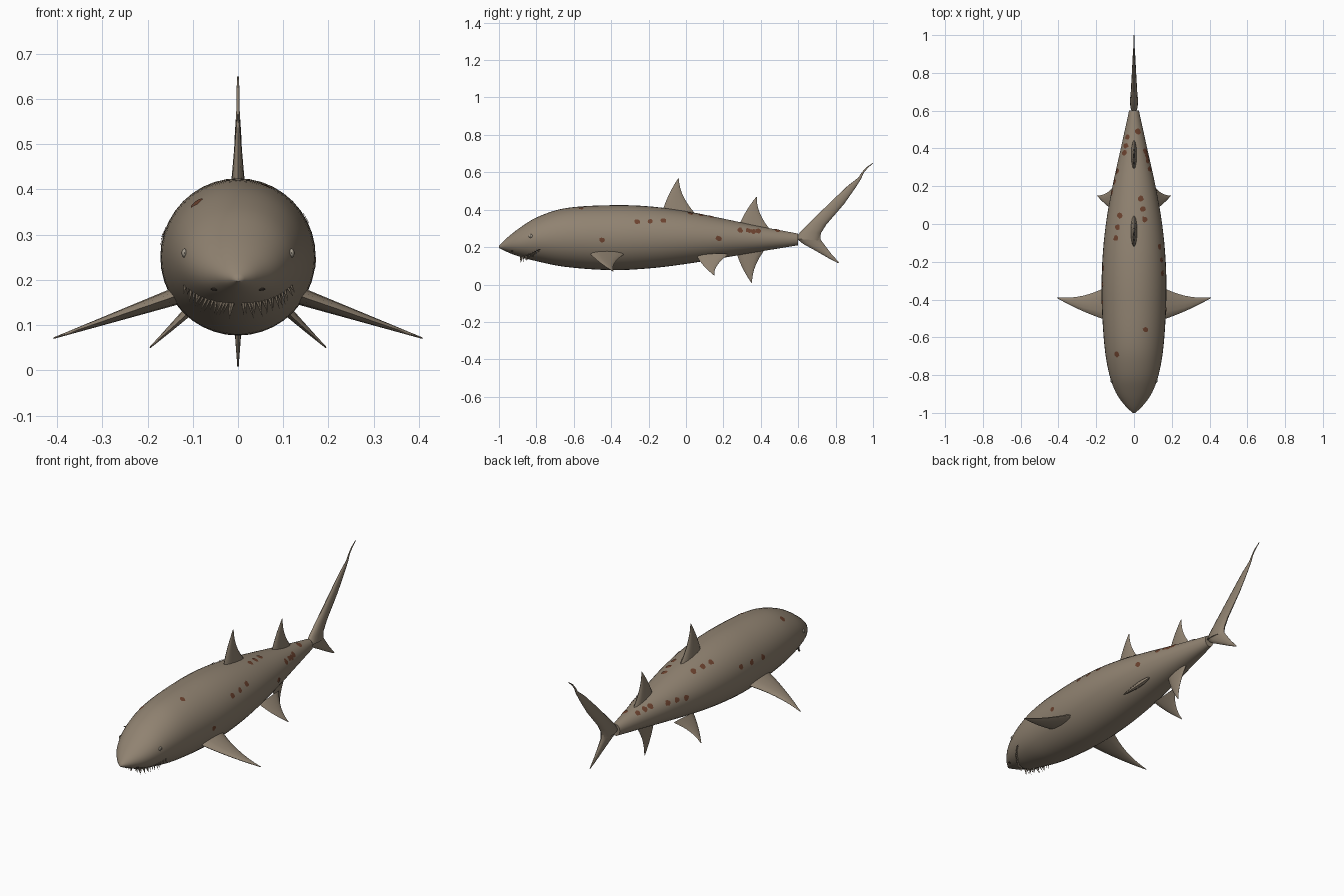
import bpy, bmesh, math, random
from mathutils import Vector

if "Cube" in bpy.data.objects:
    bpy.data.objects.remove(bpy.data.objects["Cube"])

random.seed(4)


def material(name, rgb):
    m = bpy.data.materials.new(name)
    m.diffuse_color = (*rgb, 1)
    m.use_nodes = True
    m.node_tree.nodes["Principled BSDF"].inputs["Base Color"].default_value = m.diffuse_color
    return m


SKIN = material("taupe_skin", (0.28, 0.225, 0.165))
RUST = material("rust_spot", (0.15, 0.055, 0.028))
DARK = material("dark_mouth", (0.06, 0.045, 0.035))
EYE = material("pale_eye", (0.36, 0.32, 0.26))


def finish(name, bm, mat, angle=50):
    bmesh.ops.recalc_face_normals(bm, faces=bm.faces[:])
    me = bpy.data.meshes.new(name)
    bm.to_mesh(me)
    bm.free()
    me.materials.append(mat)
    ob = bpy.data.objects.new(name, me)
    bpy.context.collection.objects.link(ob)
    bpy.ops.object.select_all(action='DESELECT')
    ob.select_set(True)
    bpy.context.view_layer.objects.active = ob
    bpy.ops.object.shade_smooth_by_angle(angle=math.radians(angle))
    return ob


def loft(bm, rings):
    loops = [[bm.verts.new(p) for p in r] for r in rings]
    n = len(loops[0])
    for a, b in zip(loops, loops[1:]):
        for i in range(n):
            j = (i + 1) % n
            bm.faces.new((a[i], a[j], b[j], b[i]))
    bm.faces.new(loops[0])
    bm.faces.new(loops[-1])


# Body stations: y, top z, bottom z, half width
PROFILE = [(-1.0, .206, .196, .006), (-.97, .238, .18, .04), (-.9, .295, .152, .092),
           (-.8, .358, .125, .13), (-.65, .407, .095, .156), (-.4, .424, .077, .171),
           (-.2, .418, .086, .168), (0, .392, .11, .149), (.2, .352, .143, .114),
           (.4, .31, .177, .07), (.6, .272, .21, .026)]


def station(y):
    # Smooth interpolation between stations using finite slopes
    k = max(i for i in range(len(PROFILE) - 1) if PROFILE[i][0] <= y or i == 0)
    p, q = PROFILE[k], PROFILE[k + 1]
    before, after = PROFILE[max(k - 1, 0)], PROFILE[min(k + 2, len(PROFILE) - 1)]
    d = q[0] - p[0]
    t = (y - p[0]) / d
    out = []
    for c in (1, 2, 3):
        m0 = (q[c] - before[c]) / (q[0] - before[0]) * d
        m1 = (after[c] - p[c]) / (after[0] - p[0]) * d
        out.append((2*t**3 - 3*t*t + 1) * p[c] + (t**3 - 2*t*t + t) * m0
                   + (3*t*t - 2*t**3) * q[c] + (t**3 - t*t) * m1)
    return out


def skin(y, a, lift=0.0):
    # Point on the body; angle 0 is the back, pi is the belly
    top, bot, w = station(y)
    mid, h = (top + bot) / 2, (top - bot) / 2
    return Vector(((w + lift) * math.sin(a), y, mid + (h + lift) * math.cos(a)))


# Body
bm = bmesh.new()
ys = [-1 + 1.6 * (i / 48) ** 1.4 for i in range(49)]
loft(bm, [[skin(y, math.tau * i / 40) for i in range(40)] for y in ys])
finish("body", bm, SKIN)


# Fins: lens-shaped sections between a leading and a trailing edge
def fin_mesh(name, sections, normal):
    n = Vector(normal).normalized()
    rings = []
    for lead, trail, th in sections:
        mid, half = (lead + trail) / 2, (trail - lead) / 2
        rings.append([mid + half * math.cos(math.tau * i / 12)
                      + n * th * math.sin(math.tau * i / 12) for i in range(12)])
    bm = bmesh.new()
    loft(bm, rings)
    finish(name, bm, SKIN, 60)


def fin(name, lead, trail, tip, thick, normal, bulge=.05, scoop=.13):
    lead, trail, tip = Vector(lead), Vector(trail), Vector(tip)
    chord = trail - lead
    sections = []
    for i in range(9):
        t = i / 8
        k = 4 * t * (1 - t)
        sections.append((lead.lerp(tip, t) - chord * (bulge * k + .01),
                         trail.lerp(tip, t) - chord * (scoop * k - .01),
                         thick * (1 - t) + .0015))
    fin_mesh(name, sections, normal)


fin("front_dorsal_fin", (0, -.13, .37), (0, .065, .36), (0, -.04, .567), .018, (1, 0, 0))
fin("rear_dorsal_fin", (0, .28, .30), (0, .46, .28), (0, .377, .468), .015, (1, 0, 0))
fin("anal_fin", (0, .27, .175), (0, .43, .20), (0, .352, .008), .013, (1, 0, 0))
for s, side in ((1, "right"), (-1, "left")):
    fin(side + "_pectoral_fin", (s * .12, -.515, .17), (s * .12, -.32, .17),
        (s * .408, -.39, .071), .019, (s * .33, 0, 1))
    fin(side + "_pelvic_fin", (s * .085, .06, .15), (s * .085, .225, .16),
        (s * .195, .15, .05), .012, (s * .7, 0, .7))

# Tail lobes: leading y z, trailing y z, half thickness
UPPER = [(.585, .245, .715, .235, .022), (.61, .28, .722, .275, .02),
         (.655, .325, .75, .32, .017), (.77, .438, .845, .43, .011),
         (.865, .528, .908, .52, .007), (.922, .572, .936, .565, .004),
         (.938, .597, .95, .597, .003), (.962, .625, .972, .623, .003),
         (.998, .65, 1.0, .648, .002)]
LOWER = [(.585, .25, .72, .26, .02), (.625, .218, .72, .24, .016),
         (.69, .182, .738, .215, .011), (.76, .142, .776, .165, .006),
         (.813, .114, .818, .118, .002)]
for name, rows in (("upper_tail_lobe", UPPER), ("lower_tail_lobe", LOWER)):
    fin_mesh(name, [(Vector((0, a, b)), Vector((0, c, d)), t) for a, b, c, d, t in rows],
             (1, 0, 0))


# Mouth line and hanging teeth
def mouth(t, lift=0.0):
    return skin(-.885 + .105 * t * t, math.pi - 1.13 * t, lift)


def patch(bm, pts):
    bm.faces.new([bm.verts.new(p) for p in pts])


bm = bmesh.new()
for i in range(40):
    a, b = (i - 20) / 20, (i - 19) / 20
    down = Vector((0, .006, 0))
    patch(bm, [mouth(a, .003) - down, mouth(b, .003) - down,
               mouth(b, .003) + down, mouth(a, .003) + down])
finish("mouth_line", bm, DARK)

bm = bmesh.new()
for s in (1, -1):
    for i in range(17):
        t = s * (.1 + .87 * i / 16)
        base = mouth(t, -.003)
        length = random.uniform(.026, .044) * (1 - .35 * abs(t))
        tip = base + Vector((s * random.uniform(.0, .016), random.uniform(-.006, .008), -length))
        ring = [bm.verts.new(base + Vector((math.cos(a), math.sin(a), 0)) * .0042)
                for a in (math.tau * k / 6 for k in range(6))]
        top = bm.verts.new(tip)
        for k in range(6):
            bm.faces.new((ring[k], ring[(k + 1) % 6], top))
        bm.faces.new(ring)
finish("teeth", bm, SKIN)


# Small flattened balls for eyes and nostrils
def ball(name, loc, scale, mat):
    bm = bmesh.new()
    bmesh.ops.create_uvsphere(bm, u_segments=12, v_segments=8, radius=1)
    for v in bm.verts:
        v.co = Vector(v.co[k] * scale[k] + loc[k] for k in range(3))
    finish(name, bm, mat)


for s, side in ((1, "right"), (-1, "left")):
    ball(side + "_eye", skin(-.83, s * 1.36), (.006, .011, .010), EYE)
    ball(side + "_pupil", skin(-.832, s * 1.36, .004), (.003, .004, .006), DARK)
    ball(side + "_nostril", skin(-.93, s * 2.35), (.009, .006, .003), DARK)

# Rust spots: flank spots by side, y, z; back spots by x, y
FLANK = [(1, -.45, .238), (1, -.26, .335), (1, -.19, .338), (1, -.12, .34), (1, .175, .245),
         (1, .29, .29), (1, .335, .288), (1, .36, .284), (1, .385, .286),
         (-1, -.235, .305), (-1, -.32, .298), (-1, -.415, .29),
         (-1, .28, .287), (-1, .225, .285), (-1, .165, .28)]
BACK = [(-.09, -.69), (.06, -.56), (-.095, -.075), (-.085, -.015), (-.075, .045),
        (.035, .135), (.045, .08), (.055, .025), (-.05, .375), (-.042, .415),
        (-.033, .46), (.02, .49)]
spots = []
for s, y, z in FLANK:
    top, bot, w = station(y)
    c = (z - (top + bot) / 2) / ((top - bot) / 2)
    spots.append((y, s * math.acos(max(-1, min(1, c)))))
for x, y in BACK:
    spots.append((y, math.asin(max(-.95, min(.95, x / station(y)[2])))))

bm = bmesh.new()
for y, a in spots:
    top, bot, w = station(y)
    radius = (w + (top - bot) / 2) / 2
    centre = bm.verts.new(skin(y, a, .003))
    rim = []
    for k in range(10):
        r, q = random.uniform(.012, .018), math.tau * k / 10
        rim.append(bm.verts.new(skin(y + r * math.cos(q), a + r * math.sin(q) / radius, .0025)))
    for k in range(10):
        tri = (centre, rim[k], rim[(k + 1) % 10])
        bm.faces.new(tri)
spots_obj = finish("rust_spots", bm, RUST)

# Face open plates outward from the body axis
for name in ("rust_spots", "mouth_line"):
    me = bpy.data.objects[name].data
    for p in me.polygons:
        out = p.center - Vector((0, p.center.y, sum(station(p.center.y)[:2]) / 2))
        if p.normal.dot(out) < 0:
            p.flip()
    me.update()
